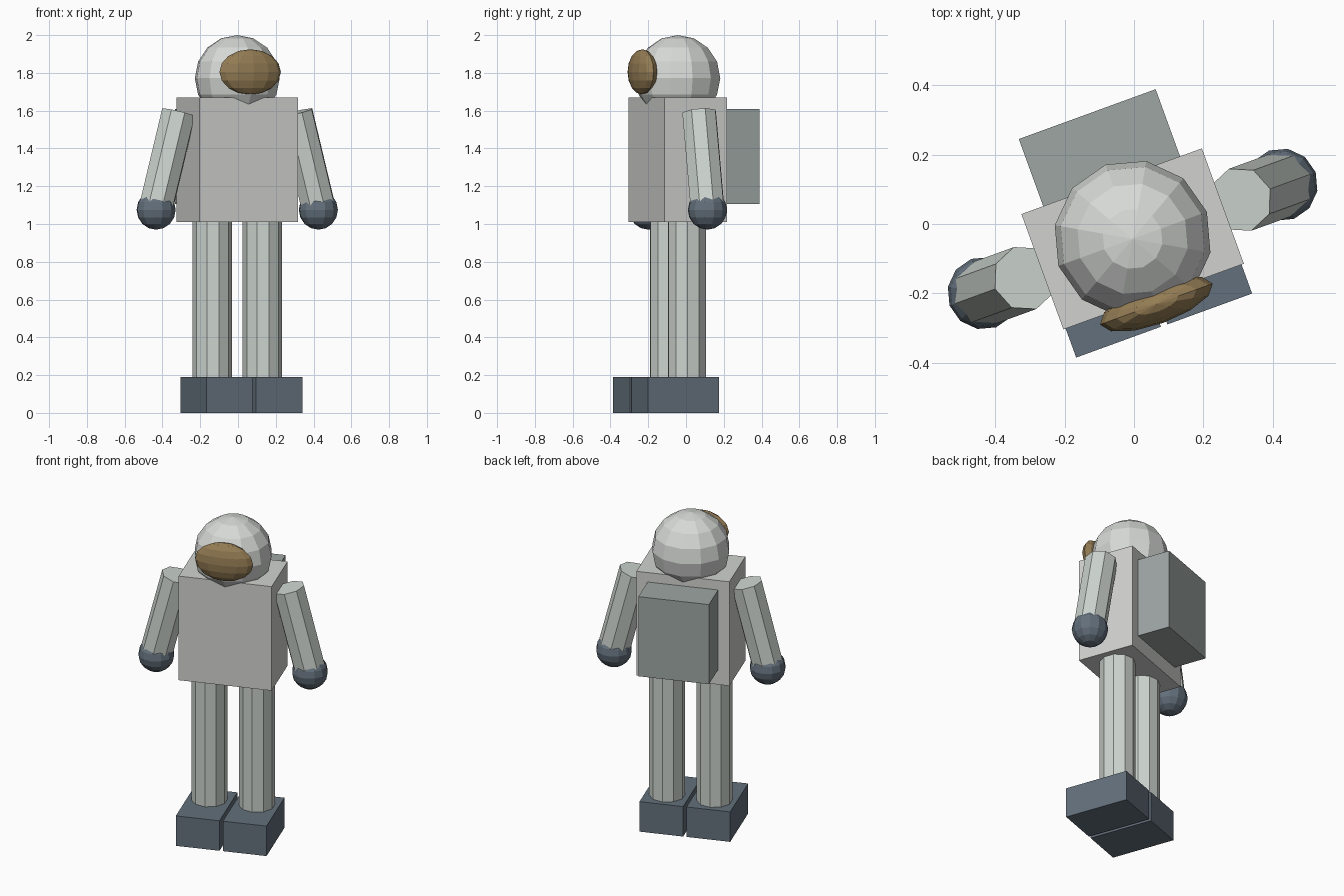
import bpy
from math import radians
from mathutils import Matrix, Vector

cube = bpy.data.objects.get("Cube")
if cube:
    bpy.data.objects.remove(cube, do_unlink=True)

# The whole figure is turned about the vertical axis
TURN = Matrix.Translation((-0.004, -0.043, 0)) @ Matrix.Rotation(radians(20), 4, "Z")


def material(name, rgb):
    mat = bpy.data.materials.new(name)
    mat.use_nodes = True
    mat.diffuse_color = (*rgb, 1)
    mat.node_tree.nodes["Principled BSDF"].inputs["Base Color"].default_value = (*rgb, 1)
    return mat


HELMET = material("helmet_white", (0.68, 0.70, 0.68))
SUIT = material("suit_grey", (0.64, 0.65, 0.63))
LIMB = material("limb_grey", (0.61, 0.66, 0.62))
PACK = material("pack_grey", (0.34, 0.38, 0.37))
DARK = material("dark_slate", (0.125, 0.16, 0.20))
GOLD = material("visor_bronze", (0.30, 0.205, 0.09))


def finish(name, mat, local):
    ob = bpy.context.object
    ob.name = name
    ob.data.materials.append(mat)
    ob.matrix_world = TURN @ local


def box(name, mat, low, high):
    low, high = Vector(low), Vector(high)
    bpy.ops.mesh.primitive_cube_add(size=1)
    size = Matrix.Diagonal((*(high - low), 1))
    finish(name, mat, Matrix.Translation((low + high) / 2) @ size)


def ball(name, mat, centre, radii):
    bpy.ops.mesh.primitive_uv_sphere_add(segments=12, ring_count=8, radius=1)
    finish(name, mat, Matrix.Translation(centre) @ Matrix.Diagonal((*radii, 1)))


def rod(name, mat, bottom, top, radius, sides):
    bottom, top = Vector(bottom), Vector(top)
    axis = top - bottom
    bpy.ops.mesh.primitive_cylinder_add(vertices=sides, radius=radius, depth=axis.length)
    lean = Vector((0, 0, 1)).rotation_difference(axis).to_matrix().to_4x4()
    finish(name, mat, Matrix.Translation((bottom + top) / 2) @ lean)


# Torso, backpack, helmet and visor
box("torso", SUIT, (-0.277, -0.177, 1.01), (0.277, 0.177, 1.67))
box("backpack", PACK, (-0.21, 0.16, 1.105), (0.21, 0.383, 1.61))
ball("helmet", HELMET, (0, 0, 1.772), (0.228, 0.228, 0.228))
ball("visor", GOLD, (0, -0.2, 1.805), (0.173, 0.058, 0.12))

# Limbs, gloves and boots on both sides
for side, s in (("left", 1), ("right", -1)):
    inner, outer = sorted((s * 0.01, s * 0.27))
    box(side + "_boot", DARK, (inner, -0.266, 0), (outer, 0.134, 0.19))
    rod(side + "_leg", LIMB, (s * 0.141, 0, 0.17), (s * 0.141, 0, 1.03), 0.104, 10)
    rod(side + "_arm", LIMB, (s * 0.457, 0, 1.09), (s * 0.33, 0, 1.59), 0.095, 8)
    ball(side + "_glove", DARK, (s * 0.457, 0, 1.075), (0.105, 0.105, 0.105))
